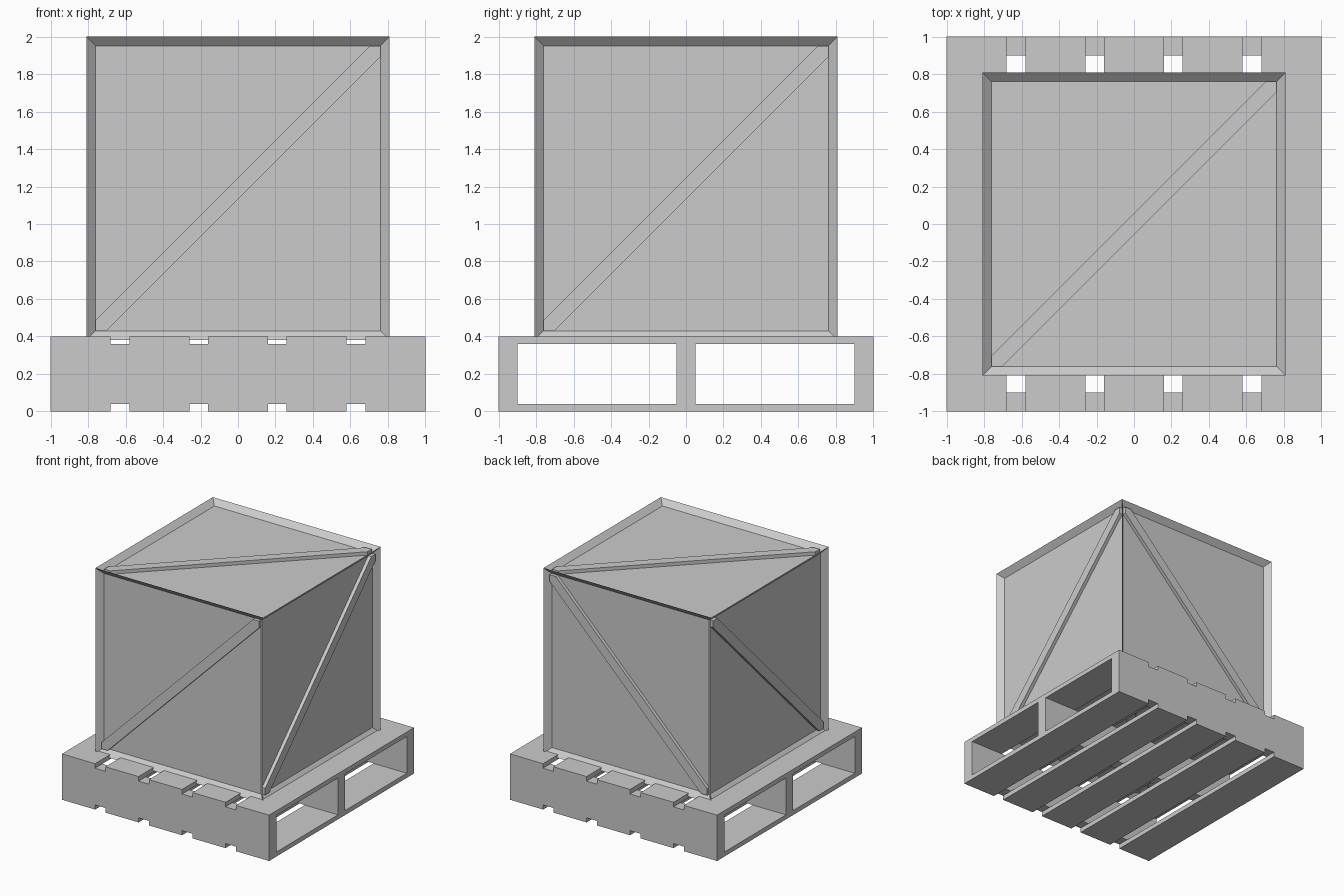
import bpy, bmesh
from mathutils import Matrix, Vector

if "Cube" in bpy.data.objects:
    bpy.data.objects.remove(bpy.data.objects["Cube"])


def add_object(name, bm):
    bmesh.ops.recalc_face_normals(bm, faces=bm.faces[:])
    mesh = bpy.data.meshes.new(name)
    bm.to_mesh(mesh)
    bm.free()
    obj = bpy.data.objects.new(name, mesh)
    bpy.context.collection.objects.link(obj)
    return obj


def box(name, lo, hi):
    lo, hi = Vector(lo), Vector(hi)
    bm = bmesh.new()
    size = Matrix.Diagonal((*(hi - lo), 1))
    bmesh.ops.create_cube(bm, size=1, matrix=Matrix.Translation((lo + hi) / 2) @ size)
    return add_object(name, bm)


# Pallet: three stringers running along x
for i, y in enumerate((-0.95, 0, 0.95)):
    box(f"pallet_stringer_{i}", (-1, y - 0.05, 0.04), (1, y + 0.05, 0.36))

# Pallet: five deck boards above and below, running along y
for i in range(5):
    x = (i - 2) * 0.42
    for level, z in (("bottom", 0), ("top", 0.36)):
        box(f"pallet_{level}_board_{i}", (x - 0.16, -1, z), (x + 0.16, 1, z + 0.04))

# Crate body: cube with a recessed panel inside a rim on every face
HALF, RIM, RECESS, BRACE = 0.81, 0.05, 0.045, 0.03
centre = Vector((0, 0, 2 - HALF))
bm = bmesh.new()
bmesh.ops.create_cube(bm, size=2 * HALF, matrix=Matrix.Translation(centre))
panels = bm.faces[:]
bmesh.ops.inset_individual(bm, faces=panels, thickness=RIM, use_even_offset=True)
for panel in panels:
    bmesh.ops.translate(bm, verts=panel.verts[:], vec=-panel.normal * RECESS)
add_object("crate_body", bm)

# Diagonal braces: strip clipped to the panel corners, raised from each panel
a, b = HALF - RIM, HALF - RIM - 0.058
profile = [(-a, -a), (b - 2 * b, -a), (a, b), (a, a), (b, a), (-a, -b)]
inner = HALF - RECESS
X, Y, Z = Vector((1, 0, 0)), Vector((0, 1, 0)), Vector((0, 0, 1))
sides = {"front": (X, Z, -Y), "back": (X, Z, Y), "right": (Y, Z, X),
         "left": (Y, Z, -X), "top": (X, Y, Z), "bottom": (X, Y, -Z)}
for side, (u, v, n) in sides.items():
    bm = bmesh.new()
    face = bm.faces.new([bm.verts.new(centre + u * p + v * q + n * inner)
                         for p, q in profile])
    new = bmesh.ops.extrude_face_region(bm, geom=[face], use_keep_orig=True)["geom"]
    bmesh.ops.translate(bm, vec=n * BRACE,
                        verts=[g for g in new if isinstance(g, bmesh.types.BMVert)])
    add_object(f"crate_brace_{side}", bm)
